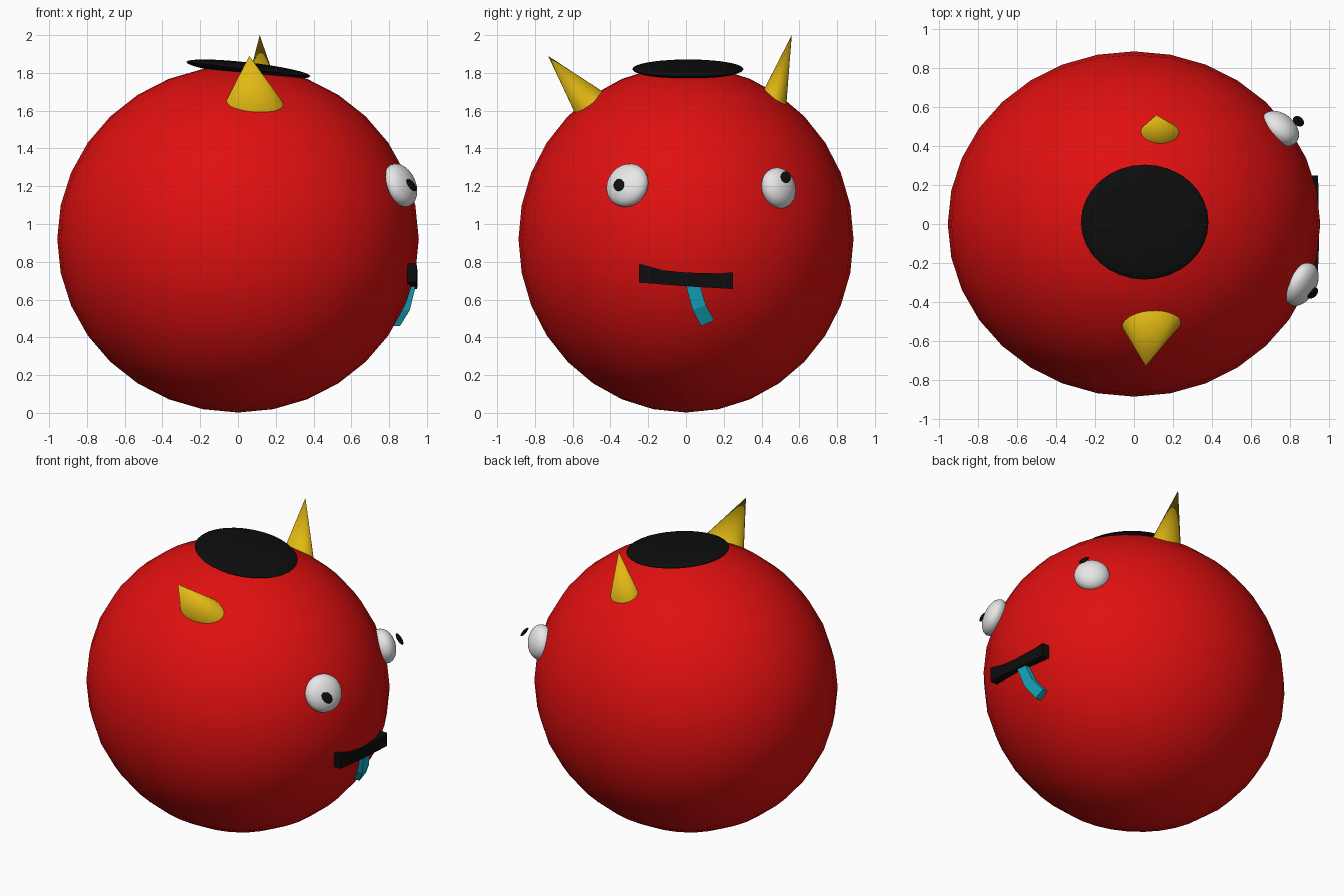
import bpy
import bmesh
from math import radians
from mathutils import Matrix, Vector

cube = bpy.data.objects.get("Cube")
if cube:
    bpy.data.objects.remove(cube, do_unlink=True)


def material(name, r, g, b):
    mat = bpy.data.materials.new(name)
    mat.use_nodes = True
    mat.diffuse_color = (r, g, b, 1)
    mat.node_tree.nodes["Principled BSDF"].inputs["Base Color"].default_value = (r, g, b, 1)
    return mat


RED = material("red", 0.75, 0.005, 0.005)
YELLOW = material("yellow", 0.75, 0.48, 0.007)
WHITE = material("white", 0.8, 0.8, 0.8)
BLACK = material("black", 0.004, 0.004, 0.004)
CYAN = material("cyan", 0.008, 0.43, 0.56)


def finish(name, bm, mat, smooth=True):
    mesh = bpy.data.meshes.new(name)
    bmesh.ops.recalc_face_normals(bm, faces=bm.faces)
    bm.to_mesh(mesh)
    bm.free()
    mesh.materials.append(mat)
    obj = bpy.data.objects.new(name, mesh)
    bpy.context.collection.objects.link(obj)
    if smooth:
        bpy.ops.object.select_all(action='DESELECT')
        obj.select_set(True)
        bpy.context.view_layer.objects.active = obj
        bpy.ops.object.shade_smooth_by_angle(angle=radians(40))
    return obj


def ellipsoid(name, mat, center, radii, normal=(0, 0, 1)):
    """Scaled sphere whose local z axis points along normal."""
    bm = bmesh.new()
    bmesh.ops.create_uvsphere(bm, u_segments=32, v_segments=16, radius=1)
    turn = Vector((0, 0, 1)).rotation_difference(Vector(normal)).to_matrix().to_4x4()
    bm.transform(Matrix.Translation(center) @ turn @ Matrix.Diagonal((*radii, 1)))
    return finish(name, bm, mat)


def horn(name, tip, direction, length, wide, narrow):
    """Oval cone running from its tip along direction into the body."""
    bm = bmesh.new()
    bmesh.ops.create_cone(bm, cap_ends=True, segments=32, radius1=1, radius2=0, depth=1)
    axis = -Vector(direction).normalized()
    side = Vector((1, 0, 0))
    side = (side - axis * side.dot(axis)).normalized()
    turn = Matrix((side, axis.cross(side), axis)).transposed().to_4x4()
    place = Matrix.Translation(Vector(tip) - axis * length / 2)
    bm.transform(place @ turn @ Matrix.Diagonal((wide, narrow, length, 1)))
    return finish(name, bm, YELLOW)


def strip(name, mat, sections, depth):
    """Flat-faced band; each section is (outer x, edge a (y, z), edge b (y, z))."""
    bm = bmesh.new()
    rings = []
    for x, a, b in sections:
        corners = [(x, *a), (x, *b), (x - depth, *b), (x - depth, *a)]
        rings.append([bm.verts.new(c) for c in corners])
    for r, s in zip(rings, rings[1:]):
        for i in range(4):
            j = (i + 1) % 4
            bm.faces.new((r[i], r[j], s[j], s[i]))
    bm.faces.new(rings[0])
    bm.faces.new(rings[-1][::-1])
    return finish(name, bm, mat, smooth=False)


# Round body and the dark disc on top
ellipsoid("body", RED, (0, 0, 0.92), (0.957, 0.887, 0.918))
ellipsoid("top_disc", BLACK, (0.055, 0.01, 1.82), (0.33, 0.295, 0.035), (0.115, 0, 1))

# Horns
horn("front_horn", (0.06, -0.73, 1.89), (0.06, 0.656, -0.755), 0.43, 0.195, 0.122)
horn("back_horn", (0.115, 0.56, 2.0), (0.04, -0.272, -0.962), 0.45, 0.13, 0.09)

# Eyes and pupils
ellipsoid("front_eye", WHITE, (0.86, -0.31, 1.205), (0.12, 0.12, 0.068), (0.8, -0.45, 0.35))
ellipsoid("front_pupil", BLACK, (0.918, -0.355, 1.207), (0.04, 0.03, 0.012), (0.7, -0.4, 0.5))
ellipsoid("back_eye", WHITE, (0.75, 0.49, 1.19), (0.11, 0.11, 0.075), (0.62, 0.75, 0.2))
ellipsoid("back_pupil", BLACK, (0.845, 0.528, 1.248), (0.04, 0.028, 0.01), (0.7, 0.3, 0.6))

# Mouth and tongue
strip("mouth", BLACK, [
    (0.945, (-0.25, 0.79), (-0.25, 0.69)),
    (0.95, (-0.12, 0.755), (-0.12, 0.68)),
    (0.95, (0, 0.743), (0, 0.67)),
    (0.948, (0.18, 0.738), (0.18, 0.66)),
    (0.945, (0.25, 0.745), (0.25, 0.655)),
], 0.05)
strip("tongue", CYAN, [
    (0.945, (-0.005, 0.69), (0.07, 0.69)),
    (0.91, (0.035, 0.545), (0.105, 0.57)),
    (0.858, (0.08, 0.46), (0.15, 0.49)),
], 0.04)
